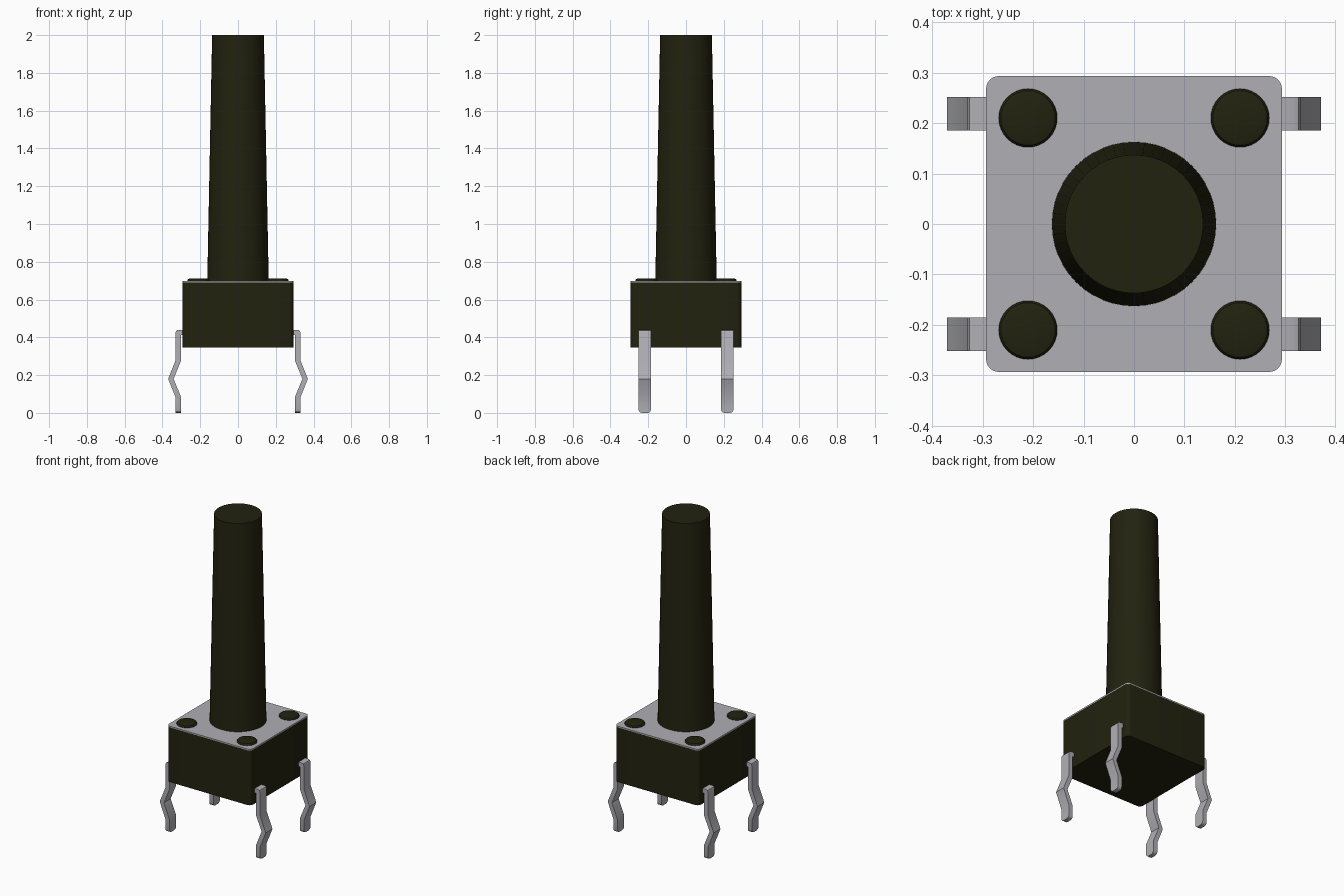
import bpy, bmesh, math

cube = bpy.data.objects.get("Cube")
if cube:
    bpy.data.objects.remove(cube, do_unlink=True)


def material(name, rgb, rough):
    m = bpy.data.materials.new(name)
    m.use_nodes = True
    m.diffuse_color = (*rgb, 1)
    bsdf = next(n for n in m.node_tree.nodes if n.type == 'BSDF_PRINCIPLED')
    bsdf.inputs["Base Color"].default_value = (*rgb, 1)
    bsdf.inputs["Roughness"].default_value = rough
    return m


PLASTIC = material("dark plastic", (0.016, 0.016, 0.005), 0.5)
METAL = material("grey metal", (0.43, 0.43, 0.46), 0.4)


def finish(name, bm, mat, smooth=True):
    bmesh.ops.recalc_face_normals(bm, faces=bm.faces[:])
    me = bpy.data.meshes.new(name)
    bm.to_mesh(me)
    bm.free()
    me.materials.append(mat)
    ob = bpy.data.objects.new(name, me)
    bpy.context.collection.objects.link(ob)
    if smooth:
        bpy.ops.object.select_all(action='DESELECT')
        ob.select_set(True)
        bpy.context.view_layer.objects.active = ob
        bpy.ops.object.shade_smooth_by_angle(angle=math.radians(30))
    return ob


def rounded_box(name, half, z0, z1, radius, mat):
    """Square block with rounded upright corners."""
    bm = bmesh.new()
    bmesh.ops.create_cube(bm, size=1)
    for v in bm.verts:
        v.co = (v.co.x * 2 * half, v.co.y * 2 * half, z0 if v.co.z < 0 else z1)
    upright = [e for e in bm.edges if abs(e.verts[0].co.z - e.verts[1].co.z) > 1e-4]
    bmesh.ops.bevel(bm, geom=upright, offset=radius, segments=6, profile=0.5, affect='EDGES')
    return finish(name, bm, mat)


def lathe(name, profile, x, y, segments, mat):
    """Solid of revolution from (radius, z) points, capped at both ends."""
    bm = bmesh.new()
    rings = [[bm.verts.new((x + r * math.cos(2 * math.pi * i / segments),
                            y + r * math.sin(2 * math.pi * i / segments), z))
              for i in range(segments)] for r, z in profile]
    for a, b in zip(rings, rings[1:]):
        for i in range(segments):
            j = (i + 1) % segments
            bm.faces.new((a[i], a[j], b[j], b[i]))
    bm.faces.new(rings[0][::-1])
    bm.faces.new(rings[-1])
    return finish(name, bm, mat)


# Housing and its metal cover
rounded_box("housing", 0.293, 0.345, 0.69, 0.025, PLASTIC)
rounded_box("cover_plate", 0.293, 0.69, 0.698, 0.025, METAL)

# Tall tapered plunger
lathe("plunger", [(0.163, 0.68), (0.137, 2.0)], 0, 0, 48, PLASTIC)

# Four rivet heads on the cover
for sx, side in ((1, "left"), (-1, "right")):
    for sy, end in ((-1, "front"), (1, "back")):
        lathe(f"rivet_{end}_{side}", [(0.058, 0.69), (0.058, 0.703), (0.054, 0.709), (0.045, 0.712)],
              sx * 0.21, sy * 0.21, 32, PLASTIC)

# Bent strip legs: outline in x and z, given width along y
LEG = [(0.28, 0.44), (0.316, 0.44), (0.326, 0.436), (0.33, 0.426), (0.33, 0.28),
       (0.37, 0.18), (0.33, 0.08), (0.33, 0.0),
       (0.302, 0.0), (0.302, 0.085), (0.341, 0.18), (0.302, 0.275), (0.302, 0.412), (0.28, 0.412)]


def leg(name, sx, y):
    bm = bmesh.new()
    face = bm.faces.new([bm.verts.new((sx * px, y - 0.0335, pz)) for px, pz in LEG])
    ext = bmesh.ops.extrude_face_region(bm, geom=[face])
    for v in ext["geom"]:
        if isinstance(v, bmesh.types.BMVert):
            v.co.y += 0.067
    # Round the foot corners
    foot = [e for e in bm.edges
            if all(v.co.z < 1e-4 for v in e.verts)
            and abs(e.verts[0].co.x - e.verts[1].co.x) > 1e-4]
    bmesh.ops.bevel(bm, geom=foot, offset=0.02, segments=3, profile=0.5, affect='EDGES')
    return finish(name, bm, METAL)


for sx, side in ((1, "left"), (-1, "right")):
    leg(f"leg_front_{side}", sx, -0.2185)
    leg(f"leg_back_{side}", sx, 0.2185)
